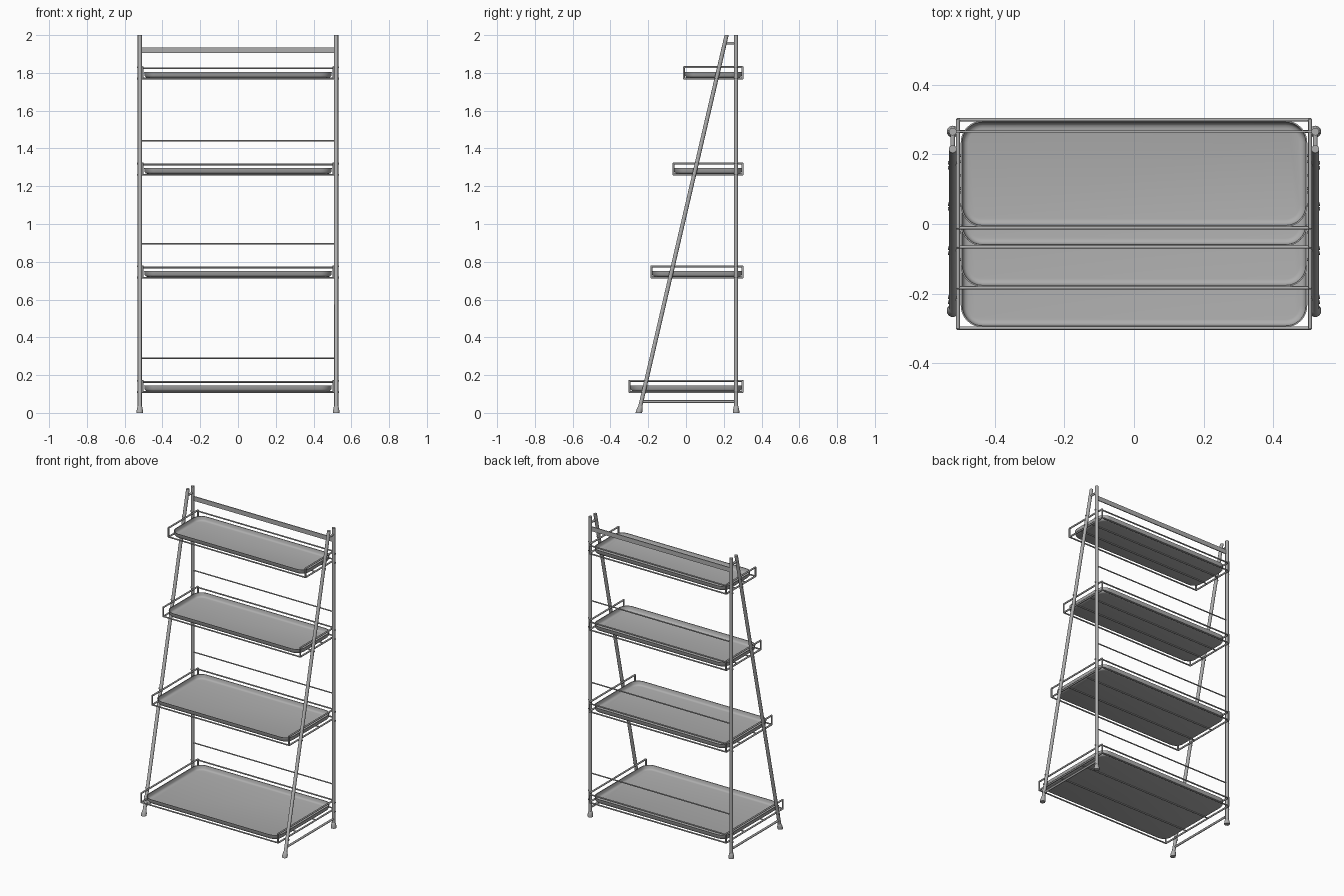
import bpy, bmesh, math
from mathutils import Vector

if "Cube" in bpy.data.objects:
    bpy.data.objects.remove(bpy.data.objects["Cube"], do_unlink=True)

grey = bpy.data.materials.new("grey metal")
grey.use_nodes = True
COLOUR = (0.42, 0.42, 0.42, 1)
grey.diffuse_color = COLOUR
grey.node_tree.nodes["Principled BSDF"].inputs["Base Color"].default_value = COLOUR


def finish(name, bm):
    bmesh.ops.recalc_face_normals(bm, faces=bm.faces)
    mesh = bpy.data.meshes.new(name)
    bm.to_mesh(mesh)
    bm.free()
    mesh.materials.append(grey)
    obj = bpy.data.objects.new(name, mesh)
    bpy.context.collection.objects.link(obj)
    bpy.ops.object.select_all(action="DESELECT")
    obj.select_set(True)
    bpy.context.view_layer.objects.active = obj
    bpy.ops.object.shade_smooth_by_angle(angle=math.radians(40))
    return obj


def loft(bm, rings):
    """Skin a list of equal-length point rings and cap both ends."""
    rows = [[bm.verts.new(p) for p in ring] for ring in rings]
    n = len(rows[0])
    for a, b in zip(rows, rows[1:]):
        for i in range(n):
            j = (i + 1) % n
            bm.faces.new((a[i], a[j], b[j], b[i]))
    bm.faces.new(rows[0][::-1])
    bm.faces.new(rows[-1])


def rod(bm, a, b, r, sides=10):
    a, b = Vector(a), Vector(b)
    d = b - a
    u = d.orthogonal().normalized()
    v = d.normalized().cross(u)
    angles = [math.tau * i / sides for i in range(sides)]
    loft(bm, [[p + r * (u * math.cos(t) + v * math.sin(t)) for t in angles] for p in (a, b)])


def upright(name, x, y0, y1):
    """Tube with level ends and a flared foot."""
    bm = bmesh.new()
    rings = []
    for z, r in ((0, 0.017), (0.012, 0.017), (0.035, 0.012), (0.036, 0.011), (2, 0.011)):
        y = y0 + (y1 - y0) * z / 2
        rings.append([(x + r * math.cos(t), y + r * math.sin(t), z)
                      for t in (math.tau * i / 16 for i in range(16))])
    loft(bm, rings)
    finish(name, bm)


def rounded_ring(hx, y0, y1, radius, z, steps=8):
    ring = []
    corners = ((1, y1, 0), (-1, y1, 1), (-1, y0, 2), (1, y0, 3))
    for sx, y, q in corners:
        cy = y - radius if y == y1 else y + radius
        for i in range(steps + 1):
            t = (q + i / steps) * math.pi / 2
            ring.append((sx * (hx - radius) + radius * math.cos(t), cy + radius * math.sin(t), z))
    return ring


FOOT_Y, TOP_Y, BACK_Y, POST_X = -0.25, 0.215, 0.265, 0.52
SIDE_X, REAR, WIRE = 0.505, 0.299, 0.0055


def leg_y(z):
    return FOOT_Y + (TOP_Y - FOOT_Y) * z / 2


# Side ladders: sloping front leg, upright back post and two ties
for side, s in (("left", 1), ("right", -1)):
    upright(side + "_front_leg", s * POST_X, FOOT_Y, TOP_Y)
    upright(side + "_back_post", s * POST_X, BACK_Y, BACK_Y)
    for part, z in (("foot_tie", 0.06), ("top_tie", 1.957)):
        bm = bmesh.new()
        rod(bm, (s * POST_X, leg_y(z), z), (s * POST_X, BACK_Y, z), 0.007)
        finish(side + "_" + part, bm)

# Flat bar across the top
bm = bmesh.new()
bmesh.ops.create_cube(bm, size=1)
for v in bm.verts:
    v.co = Vector((v.co.x * 1.03, BACK_Y + v.co.y * 0.006, 1.92 + v.co.z * 0.03))
finish("top_bar", bm)

# Thin wires between the back posts
for i, z in enumerate((0.29, 0.895, 1.44)):
    bm = bmesh.new()
    rod(bm, (-POST_X, BACK_Y, z), (POST_X, BACK_Y, z), 0.004)
    finish(f"back_wire_{i + 1}", bm)

# Shelves: wire basket frame plus pressed tray
for i, (z, front) in enumerate(((0.11, -0.299), (0.716, -0.183), (1.261, -0.066), (1.77, -0.011))):
    top = z + 0.06
    bm = bmesh.new()
    for s in (1, -1):
        x = s * SIDE_X
        corners = [(x, front, z), (x, REAR, z), (x, REAR, top), (x, front, top)]
        for a, b in zip(corners, corners[1:] + corners[:1]):
            rod(bm, a, b, WIRE)
        for c in corners:
            bmesh.ops.create_icosphere(bm, subdivisions=1, radius=WIRE)
            bmesh.ops.translate(bm, verts=bm.verts[-12:], vec=c)
        # bolts through the uprights
        for h in (z, top):
            for y in (leg_y(h), BACK_Y):
                rod(bm, (x, y, h), (s * 0.534, y, h), 0.005)
    for y, h in ((front, z), (REAR, z), (REAR, z + 0.054)):
        rod(bm, (-SIDE_X, y, h), (SIDE_X, y, h), WIRE * 0.85)
    for f in (0.33, 0.67):
        y = front + (REAR - front) * f
        rod(bm, (-SIDE_X, y, z), (SIDE_X, y, z), 0.004)
    finish(f"shelf_frame_{i + 1}", bm)

    bm = bmesh.new()
    profile = ((0.022, 0.004), (0.012, 0.007), (0.006, 0.015), (0.003, 0.036),
               (0.007, 0.036), (0.010, 0.017), (0.016, 0.010), (0.025, 0.008))
    loft(bm, [rounded_ring(0.5 - inset, front + inset, REAR - inset, 0.065 - inset, z + h)
              for inset, h in profile])
    finish(f"shelf_tray_{i + 1}", bm)
